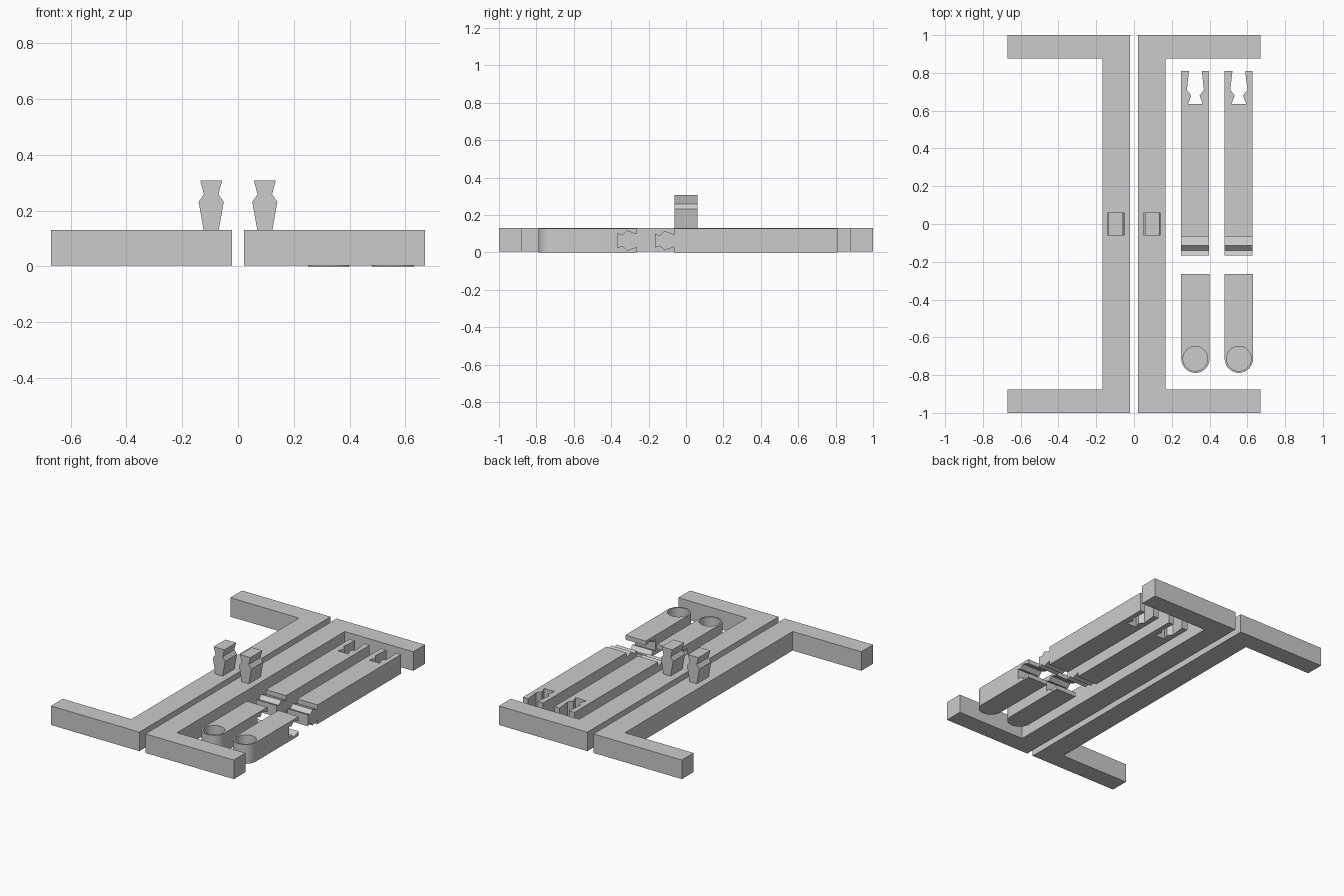
import bpy, bmesh, math
from mathutils import Vector

cube = bpy.data.objects.get("Cube")
if cube:
    bpy.data.objects.remove(cube, do_unlink=True)

grey = bpy.data.materials.new("light_grey")
grey.use_nodes = True
colour = (0.6, 0.6, 0.6, 1)
grey.diffuse_color = colour
grey.node_tree.nodes["Principled BSDF"].inputs["Base Color"].default_value = colour


def prism(name, outline, axis, low, high):
    """Extrude a 2D outline along an axis; outline holds the other two coordinates."""
    def place(p):
        return {"x": (low, *p), "y": (p[0], low, p[1]), "z": (*p, low)}[axis]
    bm = bmesh.new()
    face = bm.faces.new([bm.verts.new(place(p)) for p in outline])
    step = Vector([high - low if a == axis else 0 for a in "xyz"])
    out = bmesh.ops.extrude_face_region(bm, geom=[face])
    bmesh.ops.translate(bm, vec=step,
                        verts=[v for v in out["geom"] if isinstance(v, bmesh.types.BMVert)])
    bmesh.ops.recalc_face_normals(bm, faces=bm.faces)
    mesh = bpy.data.meshes.new(name)
    bm.to_mesh(mesh)
    bm.free()
    mesh.materials.append(grey)
    obj = bpy.data.objects.new(name, mesh)
    bpy.context.collection.objects.link(obj)
    return obj


def key(steps, centre, start, sign):
    """Arrow-shaped connector outline from (half width, depth) steps."""
    side = [(w, start + sign * d) for w, d in steps]
    return ([(centre - w, d) for w, d in side]
            + [(centre + w, d) for w, d in reversed(side)])


def swap(points):
    return [(b, a) for a, b in points]


def cut(obj, cutter):
    mod = obj.modifiers.new("cut", "BOOLEAN")
    mod.operation = "DIFFERENCE"
    mod.solver = "EXACT"
    mod.object = cutter
    bpy.context.view_layer.objects.active = obj
    bpy.ops.object.modifier_apply(modifier=mod.name)
    bpy.data.objects.remove(cutter, do_unlink=True)


def arc(cx, cy, r, start, end, count):
    return [(cx + r * math.cos(start + (end - start) * i / count),
             cy + r * math.sin(start + (end - start) * i / count)) for i in range(count + 1)]


TOP, BAR_TOP, HALF = 0.13, 0.127, 0.075
peg_steps = [(0.027, 0), (0.045, 0.102), (0.026, 0.128), (0.039, 0.177)]
slot_steps = [(0.034, 0), (0.045, 0.1), (0.022, 0.13), (0.039, 0.175)]
hinge_steps = [(0.034, 0), (0.052, 0.05), (0.028, 0.075), (0.038, 0.102)]

# Mirrored frames, each with an upright peg
for label, s in (("right", -1), ("left", 1)):
    outline = [(0.022, -1), (0.67, -1), (0.67, -0.877), (0.167, -0.877),
               (0.167, 0.877), (0.67, 0.877), (0.67, 1), (0.022, 1)]
    prism(label + "_frame", [(s * x, y) for x, y in outline], "z", 0.004, TOP)
    prism(label + "_peg", key(peg_steps, s * 0.096, TOP, 1), "y", -0.062, 0.062)

# Two sets of loose arm bars
for label, cx in (("inner", 0.325), ("outer", 0.555)):
    x0, x1 = cx - HALF, cx + HALF - 0.002

    # Long bar with a slot at the back and a sideways key at the front
    slot = key(slot_steps, cx, 0.81, -1)
    prism(label + "_long_bar", [(x0, 0.81), (x0, -0.065), (x1, -0.065), (x1, 0.81)]
          + slot[::-1], "z", 0, BAR_TOP)
    prism(label + "_long_bar_key", swap(key(hinge_steps, 0.063, -0.065, -1)), "x", x0, x1)

    # Short bar with a round end, a blind socket and a matching side slot
    short = prism(label + "_short_bar", [(cx + HALF, -0.265), (cx - HALF, -0.265)]
                  + arc(cx, -0.713, HALF, math.pi, 2 * math.pi, 32), "z", 0, BAR_TOP)
    wide = [(hinge_steps[0][0], -0.02)] + hinge_steps
    cut(short, prism("slot_cutter", swap(key(wide, 0.063, -0.265, -1)),
                     "x", cx - 0.1, cx + 0.1))
    cut(short, prism("socket_cutter", arc(cx, -0.713, 0.065, 0, 2 * math.pi, 64)[:-1],
                     "z", 0.02, 0.2))
    bpy.ops.object.select_all(action="DESELECT")
    short.select_set(True)
    bpy.context.view_layer.objects.active = short
    bpy.ops.object.shade_smooth_by_angle(angle=math.radians(30))
